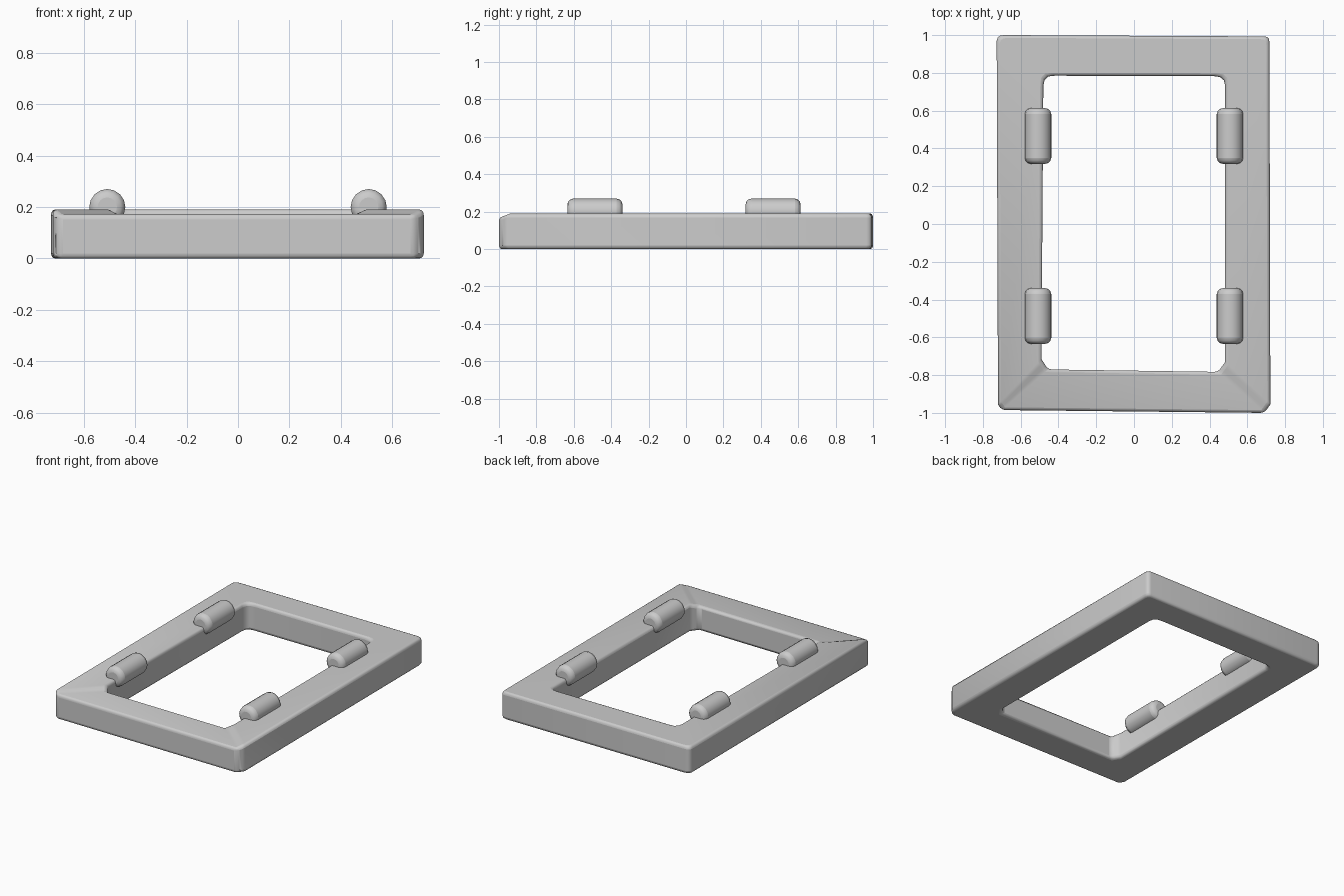
import bpy, bmesh, math
from mathutils import Vector

if "Cube" in bpy.data.objects:
    bpy.data.objects.remove(bpy.data.objects["Cube"])

STEPS = 4


def rounded_loop(corners):
    """Corners are (start, corner, end, curved); returns xyz points around the loop."""
    pts = []
    for a, c, b, curved in corners:
        a, c, b = Vector(a), Vector(c), Vector(b)
        for i in range(STEPS):
            t = i / (STEPS - 1)
            if curved:
                pts.append(a * (1 - t) ** 2 + c * 2 * t * (1 - t) + b * t * t)
            else:
                pts.append(a.lerp(b, t))
    return pts


def smooth(obj, angle):
    bpy.ops.object.select_all(action='DESELECT')
    obj.select_set(True)
    bpy.context.view_layer.objects.active = obj
    bpy.ops.object.shade_smooth_by_angle(angle=math.radians(angle))


# Rectangular frame, slightly lower along its front rail
H, L = 0.19, 0.172
outer = rounded_loop([
    ((-0.70, -0.985, L), (-0.72, -0.98, L), (-0.72, -0.955, H), False),
    ((-0.727, 0.97, H), (-0.725, 1.0, H), (-0.69, 1.0, H), True),
    ((0.69, 0.993, H), (0.717, 0.993, H), (0.717, 0.965, H), True),
    ((0.722, -0.955, H), (0.722, -1.0, L), (0.69, -1.0, L), False),
])
inner = rounded_loop([
    ((-0.455, -0.77, L), (-0.49, -0.77, L), (-0.49, -0.715, H), False),
    ((-0.48, 0.73, H), (-0.48, 0.79, H), (-0.42, 0.785, H), True),
    ((0.42, 0.783, H), (0.483, 0.785, H), (0.483, 0.73, H), True),
    ((0.483, -0.73, H), (0.483, -0.78, L), (0.445, -0.783, L), False),
])
bm = bmesh.new()
rings = []
for loop, bottom in ((outer, True), (outer, False), (inner, False), (inner, True)):
    rings.append([bm.verts.new((p.x, p.y, 0 if bottom else p.z)) for p in loop])
n = len(outer)
for r in range(4):
    A, B = rings[r], rings[(r + 1) % 4]
    for i in range(n):
        j = (i + 1) % n
        bm.faces.new((A[i], A[j], B[j], B[i]))
bmesh.ops.recalc_face_normals(bm, faces=bm.faces)
mesh = bpy.data.meshes.new("frame")
bm.to_mesh(mesh)
bm.free()
frame = bpy.data.objects.new("frame", mesh)
bpy.context.collection.objects.link(frame)
bev = frame.modifiers.new("soft_edges", 'BEVEL')
bev.width = 0.02
bev.segments = 3
bev.limit_method = 'ANGLE'
bev.angle_limit = math.radians(50)
bev.use_clamp_overlap = False
smooth(frame, 40)

# Four rounded pegs lying along the inner edges of the side rails
for side, sx in (("left", -1), ("right", 1)):
    for end, y in (("front", -0.487), ("back", 0.466)):
        bpy.ops.mesh.primitive_cylinder_add(
            vertices=16, radius=0.07, depth=0.295,
            location=(sx * 0.508, y, 0.2), rotation=(math.pi / 2, 0, 0))
        peg = bpy.context.object
        peg.name = f"peg_{side}_{end}"
        b = peg.modifiers.new("round_ends", 'BEVEL')
        b.width = 0.032
        b.segments = 3
        b.limit_method = 'ANGLE'
        b.angle_limit = math.radians(50)
        smooth(peg, 40)
